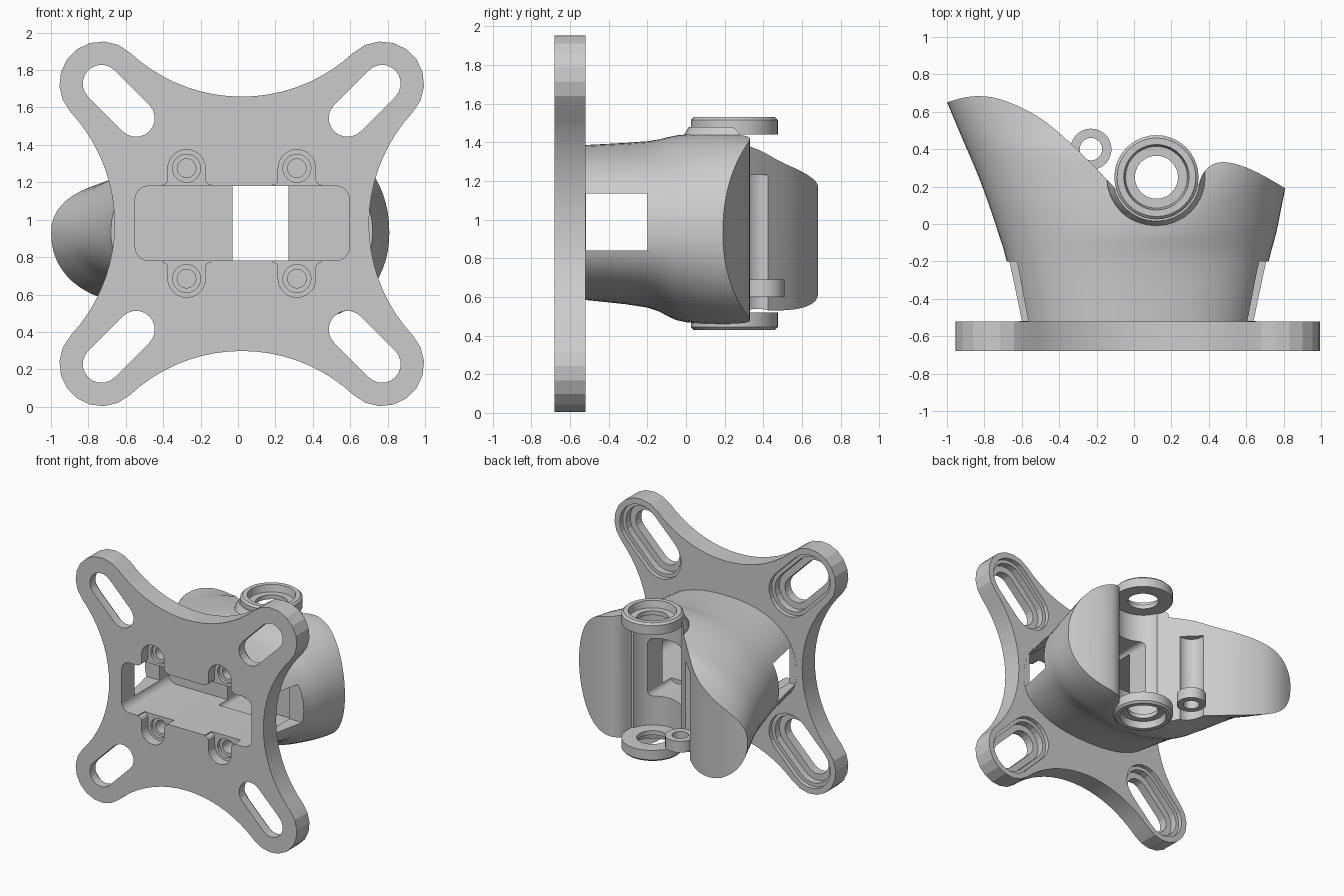
import bpy, bmesh
from math import sin, cos, pi, radians, atan2

if "Cube" in bpy.data.objects:
    bpy.data.objects.remove(bpy.data.objects["Cube"])


def make(name, verts, faces):
    me = bpy.data.meshes.new(name)
    me.from_pydata(verts, [], faces)
    bm = bmesh.new()
    bm.from_mesh(me)
    bmesh.ops.recalc_face_normals(bm, faces=bm.faces)
    bm.to_mesh(me)
    bm.free()
    ob = bpy.data.objects.new(name, me)
    bpy.context.collection.objects.link(ob)
    return ob


def loft(name, rings, closed=False):
    """Skin equal rings; cap the ends, or join last to first when closed."""
    n, m = len(rings[0]), len(rings)
    faces = [(i * n + j, i * n + (j + 1) % n, (i + 1) % m * n + (j + 1) % n, (i + 1) % m * n + j)
             for i in range(m if closed else m - 1) for j in range(n)]
    if not closed:
        faces += [tuple(range(n)), tuple(range((m - 1) * n, m * n))]
    return make(name, [v for r in rings for v in r], faces)


def prism(name, pts, lo, hi, axis='y'):
    place = (lambda p, t: (p[0], t, p[1])) if axis == 'y' else (lambda p, t: (p[0], p[1], t))
    return loft(name, [[place(p, t) for p in pts] for t in (lo, hi)])


def arc(cx, cy, r, a0, a1, n):
    return [(cx + r * cos(a0 + (a1 - a0) * i / n), cy + r * sin(a0 + (a1 - a0) * i / n)) for i in range(n + 1)]


def circle(cx, cy, r, n=32):
    return arc(cx, cy, r, 0, 2 * pi, n)[:-1]


def capsule(a, b, r, n=10):
    t = atan2(b[1] - a[1], b[0] - a[0])
    return arc(*b, r, t - pi / 2, t + pi / 2, n) + arc(*a, r, t + pi / 2, t + 1.5 * pi, n)


def rounded(x0, x1, y0, y1, r):
    out = []
    for k, (x, y) in enumerate([(x1 - r, y1 - r), (x0 + r, y1 - r), (x0 + r, y0 + r), (x1 - r, y0 + r)]):
        out += arc(x, y, r, k * pi / 2, (k + 1) * pi / 2, 6)
    return out


def keyhole(x, z, s):
    """Round pocket whose neck flares into the window; s is the window direction."""
    half = arc(0, 0, 0.1, 0, pi, 14)
    flare = arc(-0.13, -0.06, 0.03, 0, -pi / 2, 4)
    pts = half + flare + [(-0.13, -0.2), (0.13, -0.2)] + [(-u, v) for u, v in reversed(flare)]
    return [(x + u, z - s * v) for u, v in pts]


def boolean(ob, tool, op='DIFFERENCE', keep=False):
    tool.hide_render = True
    mod = ob.modifiers.new('bool', 'BOOLEAN')
    mod.object, mod.operation, mod.solver = tool, op, 'EXACT'
    bpy.context.view_layer.objects.active = ob
    bpy.ops.object.modifier_apply(modifier=mod.name)
    if not keep:
        bpy.data.objects.remove(tool)


def smooth(ob, deg=30):
    bpy.ops.object.select_all(action='DESELECT')
    ob.select_set(True)
    bpy.context.view_layer.objects.active = ob
    bpy.ops.object.shade_smooth_by_angle(angle=radians(deg))


def spline(p, n=5):
    """Catmull-Rom through open points."""
    q = [p[0]] + p + [p[-1]]
    out = []
    for i in range(1, len(q) - 2):
        for s in range(n):
            t = s / n
            out.append(tuple(0.5 * (2 * b + (c - a) * t + (2 * a - 5 * b + 4 * c - d) * t * t
                                    + (3 * b - a - 3 * c + d) * t ** 3)
                             for a, b, c, d in zip(*q[i - 1:i + 3])))
    return out + [p[-1]]


# Four-armed mounting plate
PX, PZ, D, TIP, R = 0.02, 0.978, 0.75, 0.225, 0.876
C = R + 0.68
ta = atan2(C - D, -D)
ca = atan2(D - C, D)
quarter = arc(D, D, TIP, pi / 2 - ta, ta, 9) + arc(0, C, R, ca, -pi - ca, 18)[1:-1]
outline = [(PX + x * cos(k * pi / 2) - y * sin(k * pi / 2), PZ + x * sin(k * pi / 2) + y * cos(k * pi / 2))
           for k in range(4) for x, y in quarter]
plate = prism('mounting_plate', outline, -0.68, -0.52)

# Stepped slots in the arms
for sx in (-1, 1):
    for sz in (-1, 1):
        a = (PX + sx * 0.75, PZ + sz * 0.75)
        b = (PX + sx * 0.565, PZ + sz * 0.565)
        for r, y in ((0.10, -0.8), (0.15, -0.61), (0.178, -0.555)):
            boolean(plate, prism('slot_cutter', capsule(a, b, r), y, -0.4))

# Swept body: y, x range, z range, x of the crown, roundness
sections = [(-0.53, -0.61, 0.65, 0.585, 1.385, 0.02, 2.3),
            (-0.2, -0.68, 0.72, 0.545, 1.405, 0.04, 2.2),
            (-0.05, -0.725, 0.76, 0.48, 1.435, 0.12, 2.1),
            (0.1, -0.775, 0.79, 0.46, 1.445, 0.22, 2.1),
            (0.25, -0.83, 0.82, 0.46, 1.44, 0.32, 2.1),
            (0.38, -0.885, 0.83, 0.47, 1.42, 0.34, 2.1),
            (0.52, -0.945, 0.78, 0.48, 1.33, 0.1, 2.2),
            (0.75, -1.04, 0.6, 0.49, 1.24, -0.25, 2.3)]
ZC = 0.93
rings = []
for y, x0, x1, z0, z1, px, n in spline(sections, 3):
    ring = []
    for i in range(64):
        c, s = cos(i * pi / 32), sin(i * pi / 32)
        ring.append((px + abs(c) ** (2 / n) * ((x1 if c > 0 else x0) - px), y,
                     ZC + abs(s) ** (2 / n) * ((z1 if s > 0 else z0) - ZC)))
    rings.append(ring)
body = loft('hinge_body', rings)

# Flared pad under the upper hinge ring
HX, HY = 0.12, 0.25
pad = loft('ring_pad', [[(x, y, z) for x, y in circle(HX, HY, r)]
                        for r, z in ((0.27, 1.30), (0.265, 1.43), (0.235, 1.48))])
boolean(body, pad, 'UNION')

# Curved rear trim of both lobes
left = spline([(-1.2, 0.57), (-1.0, 0.65), (-0.85, 0.683), (-0.7, 0.662), (-0.5, 0.565), (-0.3, 0.395), (-0.09, 0.18)])
right = spline([(0.34, 0.2), (0.38, 0.285), (0.46, 0.33), (0.6, 0.302), (0.81, 0.19), (1.2, -0.06)])
boolean(body, prism('trim', [(-1.2, -1)] + left + [(HX, 0.12)] + right + [(1.2, -1)], -0.5, 2.5, 'z'), 'INTERSECT')

# Hinge groove, pin groove, side notches and hole through the wall
boolean(body, prism('groove', circle(HX, HY, 0.213, 48), -0.2, 2.2, 'z'))
boolean(body, prism('pin_groove', circle(-0.23, 0.40, 0.105), 0.3, 1.23, 'z'))
boolean(body, prism('notch', rounded(-1.3, 1.3, 0.84, 1.135, 0.01), -0.518, -0.2))
boolean(body, prism('wall_hole', rounded(-0.03, 0.27, 0.75, 1.21, 0.04), -0.2, 0.3))

# Central window, shared by plate and body
boolean(plate, prism('window', rounded(-0.55, 0.595, 0.783, 1.18, 0.07), -0.9, -0.4))
boolean(body, prism('cavity', rounded(-0.55, 0.595, 0.783, 1.18, 0.07), -0.9, -0.09))

# Screw pockets opening into the window
for x in (-0.275, 0.315):
    for z, s in ((1.275, -1), (0.685, 1)):
        boolean(plate, prism('pocket', keyhole(x, z, s), -0.8, -0.6))
        boolean(plate, prism('countersink', circle(x, z, 0.075, 24), -0.8, -0.575))
        hole = prism('screw_hole', circle(x, z, 0.05, 24), -0.8, -0.35)
        boolean(plate, hole, keep=True)
        boolean(body, hole)
smooth(body)
smooth(plate, 12)


# Hinge rings
def lathe(name, cx, cy, prof, n=40):
    ob = loft(name, [[(cx + r * cos(2 * pi * i / n), cy + r * sin(2 * pi * i / n), z) for r, z in prof]
                     for i in range(n)], True)
    smooth(ob)


prof = [(0.115, 1.44), (0.225, 1.44), (0.225, 1.515), (0.21, 1.53), (0.175, 1.53), (0.165, 1.475), (0.115, 1.475)]
lathe('upper_hinge_ring', HX, HY, prof)
lathe('lower_hinge_ring', HX, HY, [(r, 1.96 - z) for r, z in prof])
lathe('pin_ring', -0.23, 0.40, [(0.06, 0.60), (0.11, 0.60), (0.11, 0.69), (0.06, 0.69)], 28)
